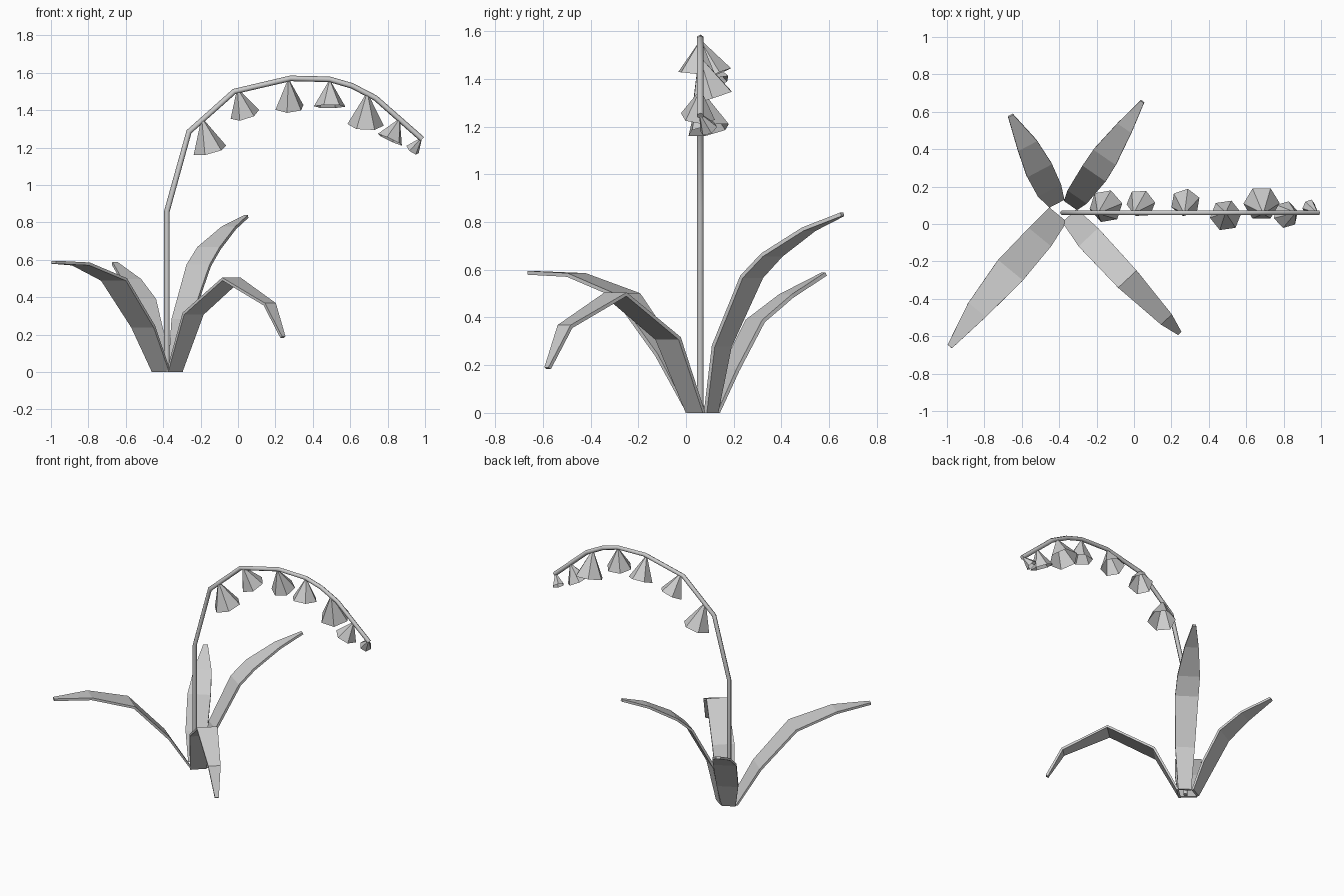
import bpy, bmesh, math
from mathutils import Vector

if "Cube" in bpy.data.objects:
    bpy.data.objects.remove(bpy.data.objects["Cube"])


def finish(bm, name):
    bmesh.ops.recalc_face_normals(bm, faces=bm.faces)
    me = bpy.data.meshes.new(name)
    bm.to_mesh(me)
    bm.free()
    ob = bpy.data.objects.new(name, me)
    bpy.context.collection.objects.link(ob)
    return ob


# Arching stem: six-sided tube along a bent path
stem_path = [(-.38, 0), (-.38, .86), (-.262, 1.285), (-.02, 1.5), (.28, 1.57),
             (.49, 1.565), (.61, 1.53), (.735, 1.465), (.985, 1.245)]
cu = bpy.data.curves.new("stem", 'CURVE')
cu.dimensions = '3D'
cu.bevel_depth = .015
cu.bevel_resolution = 1
cu.use_fill_caps = True
sp = cu.splines.new('POLY')
sp.points.add(len(stem_path) - 1)
for p, (x, z) in zip(sp.points, stem_path):
    p.co = (x, .06, z, 1)
stem = bpy.data.objects.new("stem", cu)
bpy.context.collection.objects.link(stem)
bpy.context.view_layer.objects.active = stem
stem.select_set(True)
bpy.ops.object.convert(target='MESH')
stem.select_set(False)


# Leaves: thin bent strips, rows of (x, y, z, full width)
def leaf(name, rows, thick=.016):
    bm = bmesh.new()
    pts = [Vector(r[:3]) for r in rows]
    d = pts[-1] - pts[0]
    side = Vector((d.y, -d.x, 0)).normalized()
    rings = []
    for i, p in enumerate(pts):
        t = (pts[min(i + 1, len(pts) - 1)] - pts[max(i - 1, 0)]).normalized()
        n = side.cross(t).normalized() * thick / 2
        s = side * rows[i][3] / 2
        ring = [p - s - n, p + s - n, p + s + n, p - s + n]
        if i == 0:
            for v in ring:
                v.z = 0
        rings.append([bm.verts.new(v) for v in ring])
    for a, b in zip(rings, rings[1:]):
        for k in range(4):
            bm.faces.new((a[k], a[k - 1], b[k - 1], b[k]))
    bm.faces.new(rings[0])
    bm.faces.new(rings[-1])
    return finish(bm, name)


leaf("leaf_front_left", [(-.41, .045, 0, .12), (-.507, -.075, .243, .155),
                         (-.663, -.25, .495, .172), (-.84, -.46, .578, .12),
                         (-.985, -.655, .587, .03)])
leaf("leaf_front_right", [(-.34, .04, 0, .105), (-.24, -.075, .312, .143),
                          (-.035, -.295, .497, .135), (.17, -.507, .362, .08),
                          (.24, -.58, .187, .025)])
leaf("leaf_back_right", [(-.335, .105, 0, .085), (-.3, .15, .28, .125),
                         (-.21, .275, .57, .15), (-.155, .36, .662, .145),
                         (-.05, .515, .77, .09), (.045, .655, .832, .022)])
leaf("leaf_back_left", [(-.415, .115, 0, .09), (-.455, .185, .18, .14),
                        (-.507, .29, .385, .15), (-.57, .42, .49, .115),
                        (-.66, .58, .582, .03)])


# Bell flowers: open six-sided cones, (top, rim centre, rim radius)
bells = [((-.19, .06, 1.345), (-.15, .095, 1.185), .092),
         ((.0, .06, 1.505), (.037, .11, 1.378), .08),
         ((.27, .06, 1.555), (.275, .115, 1.415), .08),
         ((.49, .06, 1.55), (.49, .046, 1.42), .085),
         ((.69, .06, 1.48), (.682, .11, 1.322), .097),
         ((.86, .06, 1.345), (.812, .05, 1.242), .074),
         ((.98, .06, 1.25), (.933, .095, 1.19), .04)]
for i, (top, rim, r) in enumerate(bells):
    top, rim = Vector(top), Vector(rim)
    q = (rim - top).to_track_quat('Z', 'Y')
    bm = bmesh.new()
    rings = []
    for c, rad in ((top, .1 * r), (rim, r)):
        rings.append([bm.verts.new(c + q @ Vector((rad * math.cos(a), rad * math.sin(a), 0)))
                      for a in (math.tau * k / 6 + .3 * i for k in range(6))])
    a, b = rings
    for k in range(6):
        bm.faces.new((a[k], a[k - 1], b[k - 1], b[k]))
    bm.faces.new(a)
    finish(bm, f"bell_{i + 1}")
